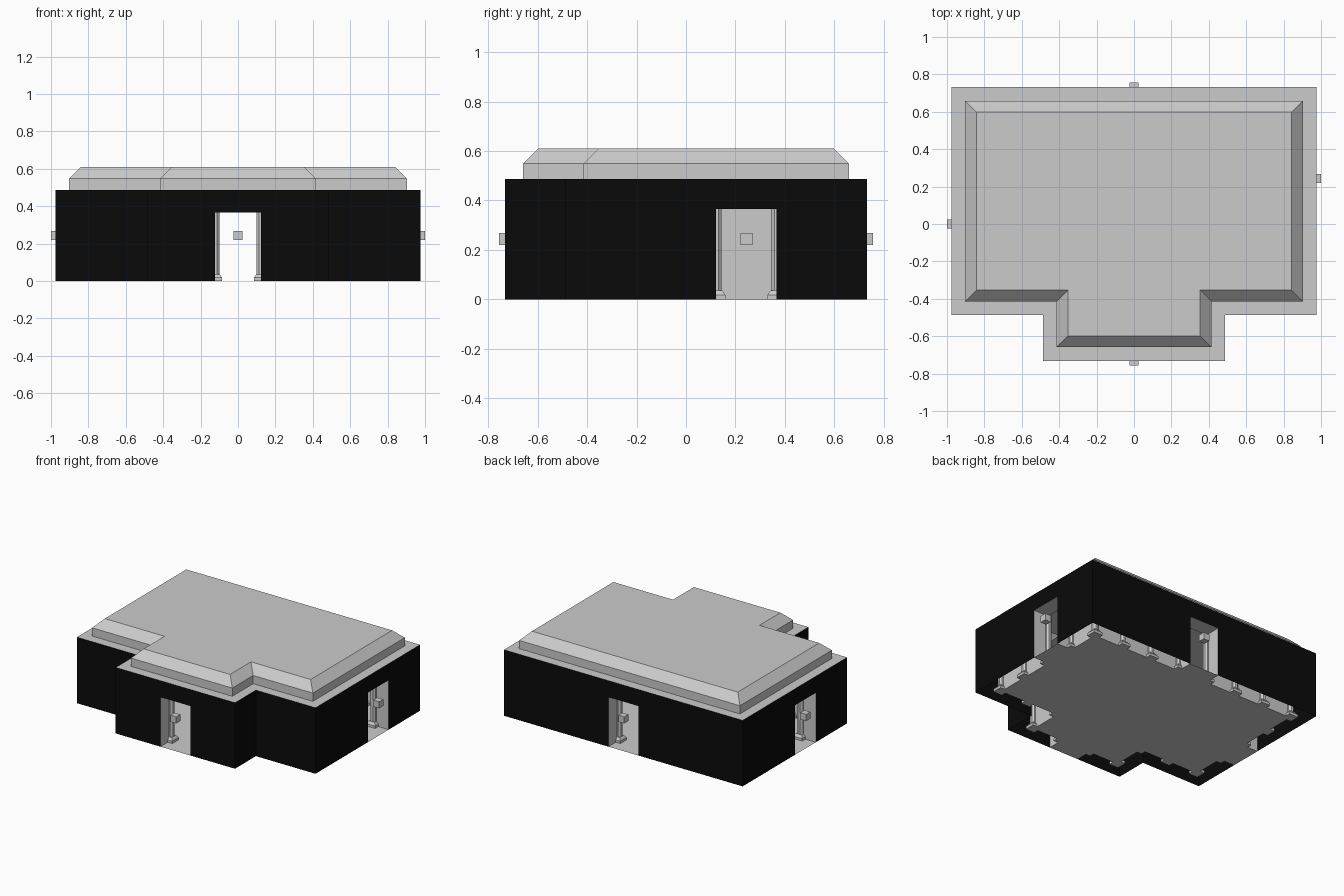
import bpy, bmesh
from math import pi, cos
from mathutils import Vector, Matrix

if "Cube" in bpy.data.objects:
    bpy.data.objects.remove(bpy.data.objects["Cube"])

G = 1 / 4.1                      # one floor tile
WALL_H, DOOR_H = 2 * G, 1.5 * G
# door centres, keyed by the outline edge they sit on
DOORS = {0: Vector((4*G, G)), 1: Vector((0, 3*G)), 2: Vector((-4*G, 0)), 5: Vector((0, -3*G))}


def outline(d):
    """Room footprint, counter-clockwise, inset by d."""
    x, y, w, f, b = 4*G - d, 3*G - d, 2*G - d, -2*G + d, -3*G + d
    return [Vector(p) for p in ((x, f), (x, y), (-x, y), (-x, f), (-w, f), (-w, b), (w, b), (w, f))]


def finish(name, bm, mat=None, weld=True):
    if weld:
        bmesh.ops.remove_doubles(bm, verts=bm.verts, dist=1e-5)
    me = bpy.data.meshes.new(name)
    bm.to_mesh(me)
    bm.free()
    ob = bpy.data.objects.new(name, me)
    bpy.context.collection.objects.link(ob)
    if mat:
        me.materials.append(mat)
    return ob


def face(bm, pts):
    return bm.faces.new([bm.verts.new(p) for p in pts])


def panel(bm, a, b, z0, z1, flip=False):
    """Vertical quad over segment a-b."""
    pts = [(*a, z0), (*b, z0), (*b, z1), (*a, z1)]
    face(bm, pts[::-1] if flip else pts)


def door_points(i, d):
    """Both sides of door i on the outline inset by d."""
    p = outline(d)
    a, b = p[i], p[(i + 1) % 8]
    t = (b - a).normalized()
    mid = a + t * (DOORS[i] - a).dot(t)
    return mid - t * G / 2, mid + t * G / 2


def walls(name, d, flip, mat=None):
    bm = bmesh.new()
    p = outline(d)
    for i in range(8):
        a, b = p[i], p[(i + 1) % 8]
        if i in DOORS:
            l, r = door_points(i, d)
            panel(bm, a, l, 0, WALL_H, flip)
            panel(bm, r, b, 0, WALL_H, flip)
            panel(bm, l, r, DOOR_H, WALL_H, flip)
        else:
            panel(bm, a, b, 0, WALL_H, flip)
    finish(name, bm, mat, weld=False)


def ring(bm, d0, z0, d1, z1):
    p, q = outline(d0), outline(d1)
    for i in range(8):
        j = (i + 1) % 8
        face(bm, [(*p[i], z0), (*p[j], z0), (*q[j], z1), (*q[i], z1)])


# walls: black outer skin, grey inner skin, hollow between
black = bpy.data.materials.new("black")
black.diffuse_color = (0.003, 0.003, 0.003, 1)
black.use_nodes = True
black.node_tree.nodes["Principled BSDF"].inputs["Base Color"].default_value = black.diffuse_color
walls("outer_walls", 0, False, black)
walls("inner_walls", G / 2, True)

# flat top of the walls
bm = bmesh.new()
ring(bm, 0, WALL_H, G / 2, WALL_H)
finish("wall_top", bm)

# roof: short upright band, chamfer and flat cap
R, C = 0.3 * G, 0.25 * G
bm = bmesh.new()
ring(bm, R, WALL_H, R, WALL_H + C)
ring(bm, R, WALL_H + C, R + C, WALL_H + 2 * C)
face(bm, [(*p, WALL_H + 2 * C) for p in outline(R + C)])
finish("roof", bm)

# floor with a threshold in every doorway
bm = bmesh.new()
face(bm, [(*p, 0) for p in outline(G / 2)])
for i in DOORS:
    (l, r), (li, ri) = door_points(i, 0), door_points(i, G / 2)
    face(bm, [(*q, 0) for q in (l, r, ri, li)])
finish("floor", bm, weld=False)

# door linings: two jambs and a soffit
bm = bmesh.new()
for i in DOORS:
    (l, r), (li, ri) = door_points(i, 0), door_points(i, G / 2)
    panel(bm, li, l, 0, DOOR_H)
    panel(bm, r, ri, 0, DOOR_H)
    face(bm, [(*q, DOOR_H) for q in (l, li, ri, r)])
finish("door_linings", bm, weld=False)

# small marker cube in the middle of each doorway
for i, c in DOORS.items():
    bm = bmesh.new()
    bmesh.ops.create_cube(bm, size=0.2 * G, matrix=Matrix.Translation((*c, G)))
    finish("door_marker", bm)


# columns: octagonal shaft, square base and mirrored capital
def prism(bm, n, r0, r1, z0, z1):
    """n-sided tapered block; r is the distance to the flats."""
    k = 1 / cos(pi / n)
    m = Matrix.Translation((0, 0, (z0 + z1) / 2)) @ Matrix.Rotation(pi / n, 4, 'Z')
    bmesh.ops.create_cone(bm, cap_ends=True, segments=n, radius1=r0 * k, radius2=r1 * k,
                          depth=abs(z1 - z0), matrix=m)


bm = bmesh.new()
prism(bm, 8, 0.022, 0.022, 0.03, WALL_H - 0.03)
prism(bm, 4, 0.037, 0.037, 0, 0.018)
prism(bm, 4, 0.037, 0.024, 0.018, 0.036)
prism(bm, 4, 0.024, 0.037, WALL_H - 0.036, WALL_H - 0.018)
prism(bm, 4, 0.037, 0.037, WALL_H - 0.018, WALL_H)
column = finish("column", bm, weld=False)

# one column at every tile corner along the inner wall
spots = []
p = outline(G / 2)
for i in range(8):
    a, b = p[i], p[(i + 1) % 8]
    n = round((b - a).length / G)
    spots += [a.lerp(b, k / n) for k in range(n)]
column.location = (*spots[0], 0)
for s in spots[1:]:
    ob = bpy.data.objects.new("column", column.data)
    ob.location = (*s, 0)
    bpy.context.collection.objects.link(ob)
